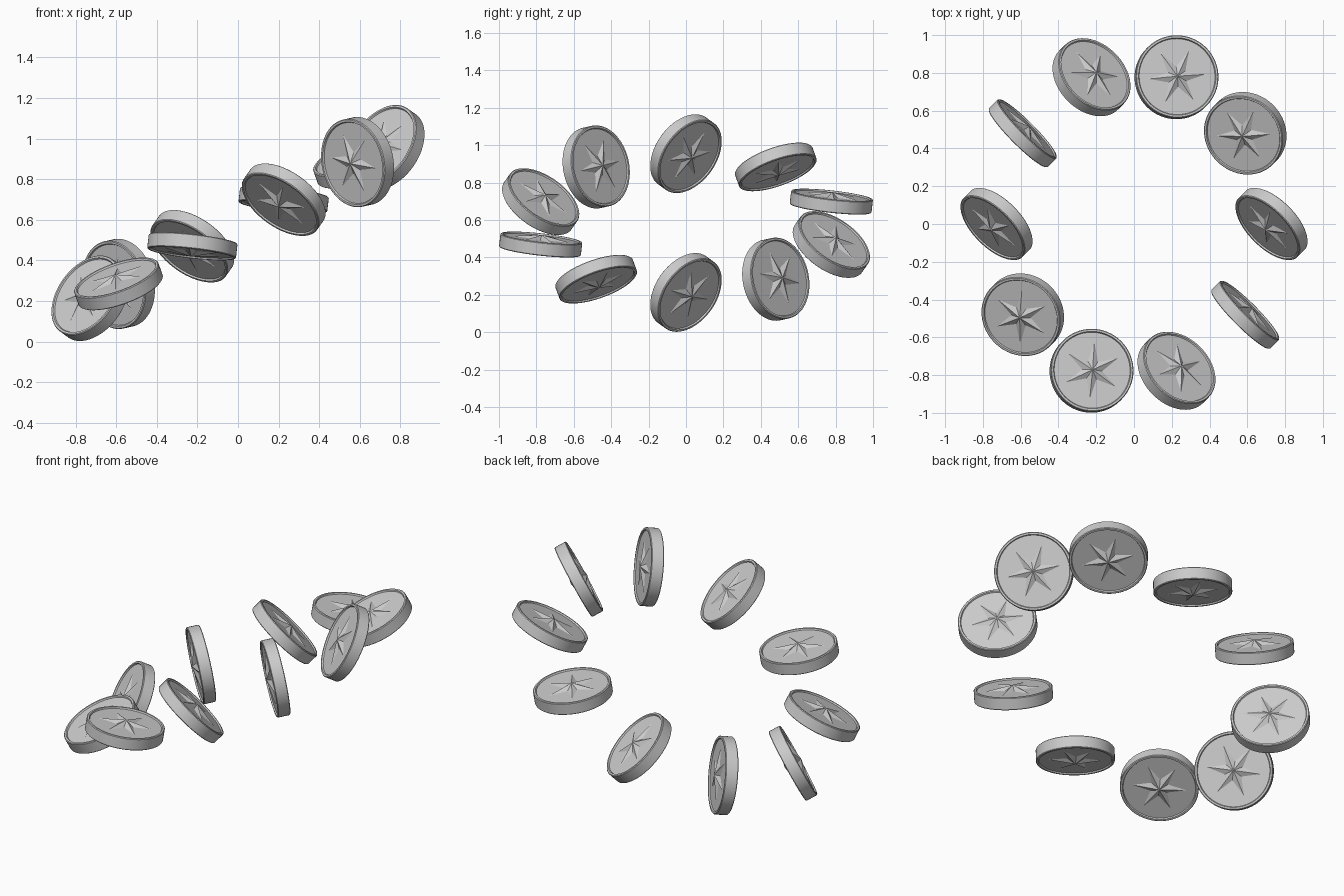
import bpy, bmesh
from math import sin, cos, pi, radians
from mathutils import Matrix, Vector

if "Cube" in bpy.data.objects:
    bpy.data.objects.remove(bpy.data.objects["Cube"])

COUNT, RING_R, TILT, CENTRE_Z = 10, 0.817, radians(27), 0.584
R, HALF = 0.22, 0.036
STAR_OUT, STAR_IN, STAR_H, PHASE = 0.158, 0.056, 0.024, radians(-10)
FLOOR = HALF - 0.008


def disc_mesh():
    bm = bmesh.new()
    # lathed disc with a thin raised rim on both faces
    upper = [(0, FLOOR), (R - 0.018, FLOOR), (R - 0.014, HALF), (R - 0.004, HALF), (R, HALF - 0.004)]
    profile = upper + [(r, -z) for r, z in reversed(upper)]
    pts = [bm.verts.new((r, 0, z)) for r, z in profile]
    edges = [bm.edges.new(p) for p in zip(pts, pts[1:])]
    bmesh.ops.spin(bm, geom=pts + edges, cent=(0, 0, 0), axis=(0, 0, 1), angle=2 * pi, steps=64)
    bmesh.ops.remove_doubles(bm, verts=bm.verts, dist=1e-5)
    # faceted six-pointed star on both faces
    for s in (1, -1):
        peak = bm.verts.new((0, 0, s * (FLOOR + STAR_H)))
        ring = []
        for i in range(12):
            r = STAR_IN if i % 2 else STAR_OUT
            a = PHASE + i * pi / 6
            ring.append(bm.verts.new((r * cos(a), r * sin(a), s * (FLOOR - 0.001))))
        for i in range(12):
            bm.faces.new((peak, ring[i], ring[(i + 1) % 12]))
    bmesh.ops.recalc_face_normals(bm, faces=bm.faces)
    # star shells are open underneath, so orient them explicitly
    for f in bm.faces:
        f.normal_update()
        c = f.calc_center_median()
        if len(f.verts) == 3 and f.normal.z * c.z < 0:
            f.normal_flip()
    me = bpy.data.meshes.new("star_disc")
    bm.to_mesh(me)
    bm.free()
    return me


mesh = disc_mesh()
spin_axis = Vector((1, -1, 0)).normalized()
lean = Vector((-1, -1, 0)).normalized()

# tilted ring of discs, each tumbled one step further than the last
for k in range(COUNT):
    a = k * 2 * pi / COUNT
    phi = TILT + a
    n = lean * cos(phi) + Vector((0, 0, sin(phi)))
    rot = Matrix((spin_axis, n.cross(spin_axis), n)).transposed().to_4x4()
    pos = Vector((RING_R * cos(a) * cos(TILT), RING_R * sin(a), CENTRE_Z + RING_R * cos(a) * sin(TILT)))
    ob = bpy.data.objects.new(f"star_disc_{k + 1}", mesh)
    bpy.context.collection.objects.link(ob)
    ob.matrix_world = Matrix.Translation(pos) @ rot
    ob.select_set(True)
    bpy.context.view_layer.objects.active = ob

bpy.ops.object.shade_smooth_by_angle(angle=radians(30))
